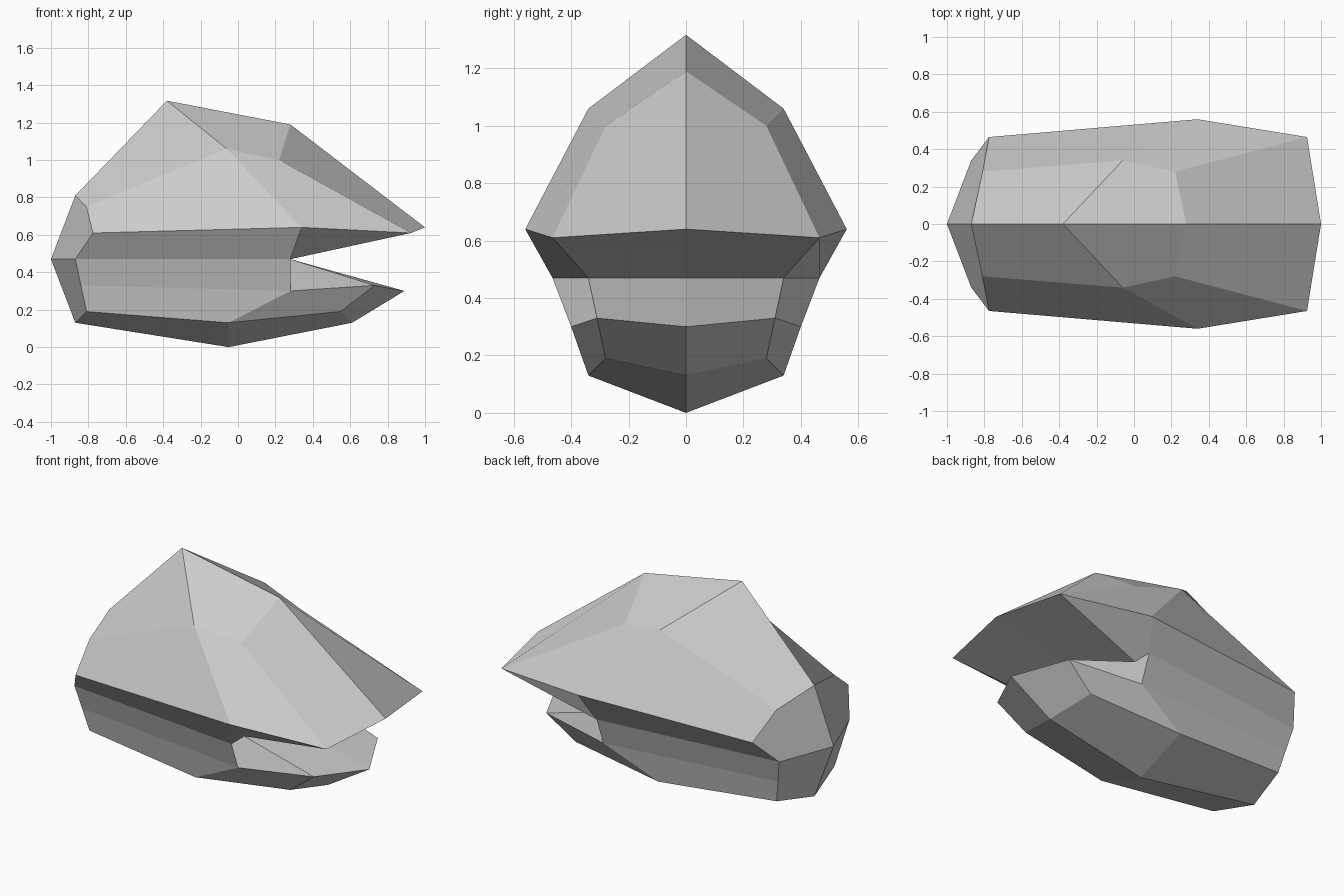
import bpy
import bmesh

cube = bpy.data.objects.get("Cube")
if cube:
    bpy.data.objects.remove(cube, do_unlink=True)

# Corners on the middle plane: (x, z)
MIDDLE = {
    "crest": (-0.38, 1.317), "brow": (0.28, 1.19), "beak_tip": (1.0, 0.64),
    "throat": (0.28, 0.47), "jaw_tip": (0.89, 0.30), "chin": (0.61, 0.13),
    "keel": (-0.05, 0), "tail_low": (-0.87, 0.13), "tail": (-1.0, 0.47),
    "tail_high": (-0.87, 0.81),
}

# Corners on one side: (x, distance from the middle, z)
SIDE = {
    "temple": (-0.06, 0.34, 1.06), "lid": (0.22, 0.28, 1.0),
    "beak_edge": (0.925, 0.465, 0.61), "cheek": (0.34, 0.56, 0.64),
    "nape": (-0.775, 0.465, 0.61), "nape_high": (-0.81, 0.28, 0.75),
    "neck": (-0.87, 0.34, 0.47), "neck_mid": (-0.84, 0.31, 0.33),
    "neck_low": (-0.81, 0.28, 0.19), "hinge": (0.28, 0.465, 0.47),
    "hinge_inner": (0.28, 0.34, 0.47), "hinge_low": (0.28, 0.40, 0.30),
    "jaw_edge": (0.73, 0.31, 0.33), "jaw_low": (0.55, 0.28, 0.19),
    "belly": (-0.05, 0.34, 0.13),
}

# Facets of the right half, each an outward loop of corner names;
# the first corner decides which way a bent quad folds
FACETS = [
    # upper shell
    "tail_high nape_high temple crest",
    "crest temple lid brow",
    "lid beak_edge beak_tip brow",
    "nape_high nape cheek temple",
    "temple cheek beak_edge lid",
    # back end
    "tail_high tail neck nape nape_high",
    "tail tail_low neck_low neck_mid neck",
    # sides under the rim
    "nape neck hinge cheek",
    "neck neck_mid hinge_low hinge",
    "neck_mid neck_low belly hinge_low",
    # mouth
    "cheek hinge hinge_inner beak_edge",
    "throat beak_tip beak_edge hinge_inner",
    "throat hinge_inner jaw_edge jaw_tip",
    "hinge hinge_low jaw_edge hinge_inner",
    # lower jaw
    "hinge_low belly jaw_low jaw_edge",
    "jaw_edge jaw_low chin jaw_tip",
    "belly keel chin jaw_low",
    "neck_low tail_low keel belly",
]


def make_material(name, value):
    mat = bpy.data.materials.new(name)
    mat.use_nodes = True
    colour = (value, value, value, 1)
    mat.diffuse_color = colour
    mat.node_tree.nodes["Principled BSDF"].inputs["Base Color"].default_value = colour
    return mat


def build_half(bm, middle, sign):
    """Add one side of the shell; the left side runs its loops backwards."""
    corners = dict(middle)
    for name, (x, y, z) in SIDE.items():
        corners[name] = bm.verts.new((x, sign * y, z))
    for loop in FACETS:
        names = loop.split()
        if sign > 0:
            names.reverse()
        bm.faces.new([corners[name] for name in names])


# Faceted head: two halves sharing the middle corners
bm = bmesh.new()
middle = {name: bm.verts.new((x, 0, z)) for name, (x, z) in MIDDLE.items()}
for sign in (-1, 1):
    build_half(bm, middle, sign)

mesh = bpy.data.meshes.new("faceted_head")
bm.to_mesh(mesh)
bm.free()
mesh.materials.append(make_material("mid_grey", 0.6))
head = bpy.data.objects.new("faceted_head", mesh)
bpy.context.scene.collection.objects.link(head)
